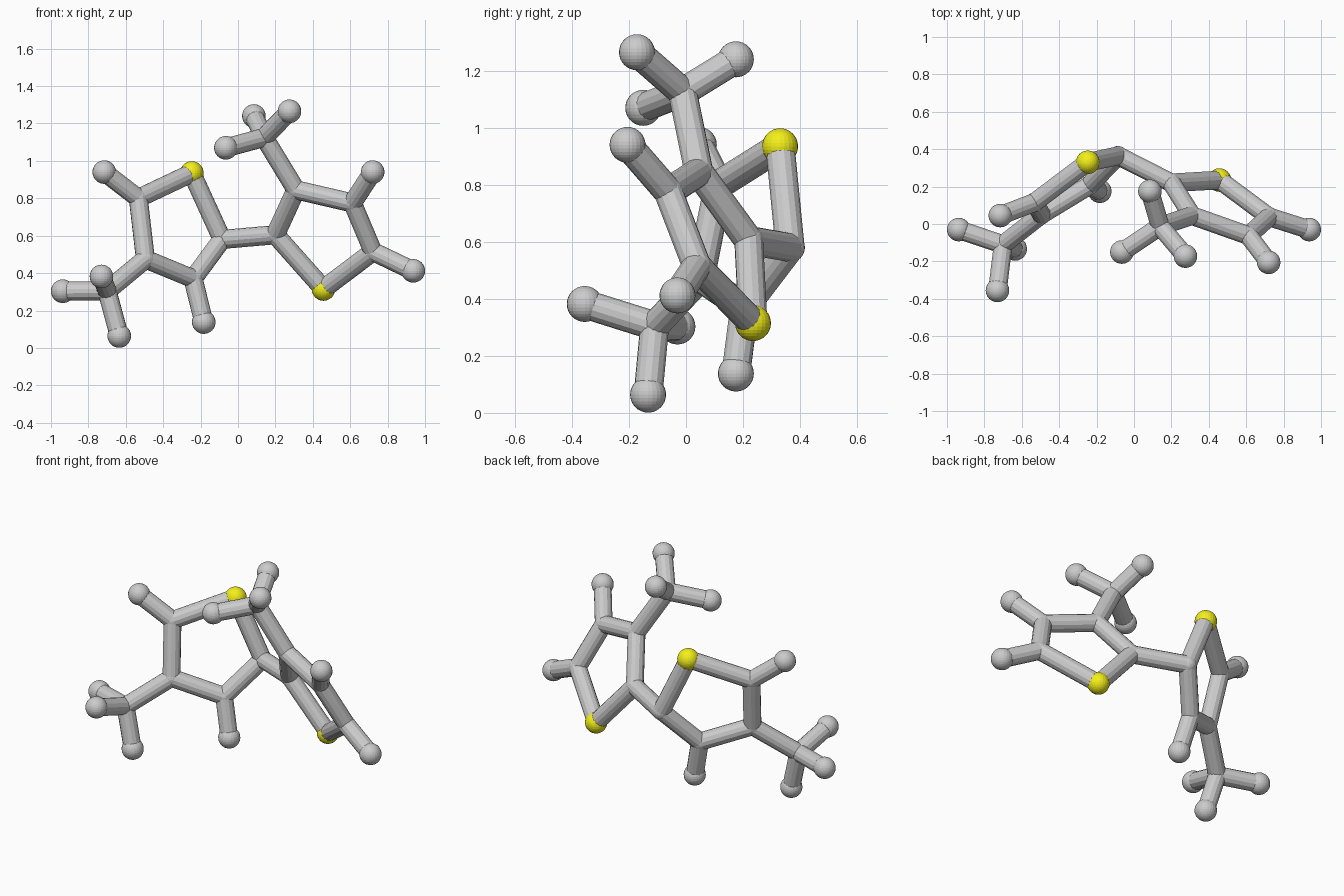
import bpy
from mathutils import Vector

if "Cube" in bpy.data.objects:
    bpy.data.objects.remove(bpy.data.objects["Cube"])

TUBE, BALL, JOINT = 0.051, 0.063, 0.052

# Atom centres: ring 'a' is on the left, ring 'b' on the right
atoms = {
    "sulfur_a": (-0.247, 0.33, 0.935), "c2_a": (-0.085, 0.365, 0.58),
    "c3_a": (-0.24, 0.205, 0.37), "c4_a": (-0.495, 0.05, 0.475),
    "c5_a": (-0.533, 0.115, 0.80), "methyl_a": (-0.70, -0.11, 0.305),
    "h3_a": (-0.183, 0.175, 0.138), "h5_a": (-0.715, 0.045, 0.94),
    "hm1_a": (-0.937, -0.03, 0.303), "hm2_a": (-0.73, -0.355, 0.382),
    "hm3_a": (-0.635, -0.133, 0.064),
    "sulfur_b": (0.457, 0.235, 0.315), "c2_b": (0.20, 0.22, 0.605),
    "c3_b": (0.31, 0.045, 0.845), "c4_b": (0.612, -0.062, 0.775),
    "c5_b": (0.722, 0.038, 0.515), "methyl_b": (0.14, -0.012, 1.125),
    "h4_b": (0.72, -0.205, 0.94), "h5_b": (0.937, -0.03, 0.412),
    "hm1_b": (0.085, 0.175, 1.24), "hm2_b": (0.275, -0.172, 1.265),
    "hm3_b": (-0.065, -0.15, 1.07),
}

# Ring bonds, methyl groups, ring hydrogens and the link between rings
bonds = [("c2_a", "c2_b"), ("c4_a", "methyl_a"), ("c3_b", "methyl_b"),
         ("c3_a", "h3_a"), ("c5_a", "h5_a"), ("c4_b", "h4_b"), ("c5_b", "h5_b")]
for s in "ab":
    ring = [f"{n}_{s}" for n in ("sulfur", "c2", "c3", "c4", "c5")]
    bonds += list(zip(ring, ring[1:] + ring[:1]))
    bonds += [(f"methyl_{s}", f"hm{i}_{s}") for i in (1, 2, 3)]

yellow = bpy.data.materials.new("sulfur_yellow")
yellow.diffuse_color = (0.9, 0.87, 0.01, 1)
yellow.use_nodes = True
yellow.node_tree.nodes["Principled BSDF"].inputs["Base Color"].default_value = yellow.diffuse_color

# Balls: large for hydrogen and sulfur, flush joints for carbon
for name, p in atoms.items():
    big = name[0] in "hs"
    bpy.ops.mesh.primitive_uv_sphere_add(segments=24, ring_count=16,
                                         radius=BALL if big else JOINT, location=p)
    ob = bpy.context.object
    kind = {"h": "hydrogen", "s": "atom", "c": "carbon", "m": "carbon"}[name[0]]
    ob.name = f"{kind}_{name}"
    if name.startswith("sulfur"):
        ob.data.materials.append(yellow)

# Tubes between bonded atoms
for a, b in bonds:
    p, q = Vector(atoms[a]), Vector(atoms[b])
    bpy.ops.mesh.primitive_cylinder_add(vertices=14, radius=TUBE, depth=(q - p).length,
                                        location=(p + q) / 2)
    ob = bpy.context.object
    ob.name = f"bond_{a}_{b}"
    ob.rotation_euler = (q - p).to_track_quat("Z", "Y").to_euler()
